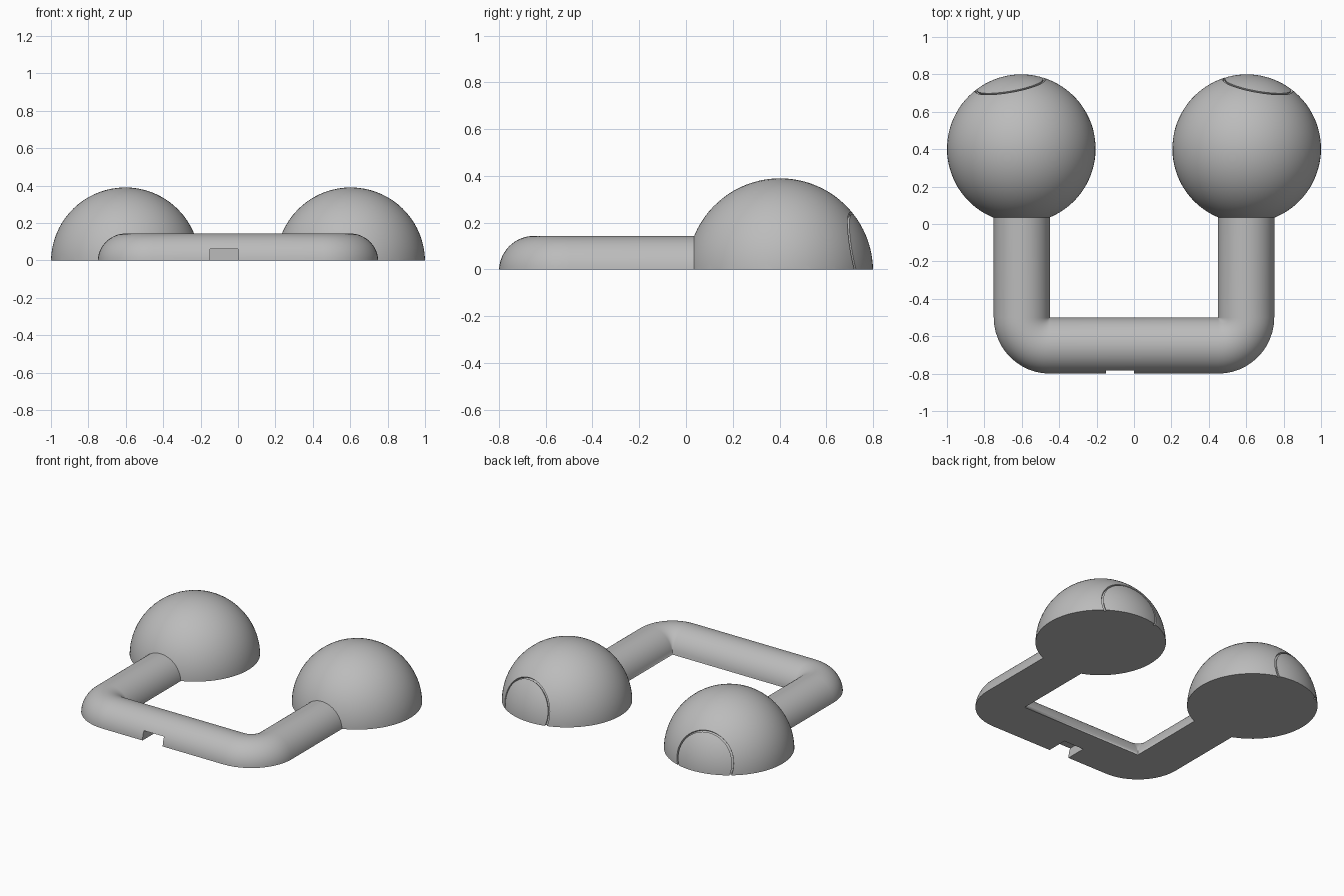
import bpy
import bmesh
from math import sin, cos, radians, asin, pi
from mathutils import Vector

cube = bpy.data.objects.get("Cube")
if cube:
    bpy.data.objects.remove(cube, do_unlink=True)

grey = bpy.data.materials.new("plain grey")
grey.use_nodes = True
colour = (0.5, 0.5, 0.5, 1.0)
grey.diffuse_color = colour
grey.node_tree.nodes["Principled BSDF"].inputs["Base Color"].default_value = colour


def make_object(name, bm):
    bmesh.ops.recalc_face_normals(bm, faces=bm.faces[:])
    mesh = bpy.data.meshes.new(name)
    bm.to_mesh(mesh)
    bm.free()
    mesh.materials.append(grey)
    obj = bpy.data.objects.new(name, mesh)
    bpy.context.collection.objects.link(obj)
    return obj


def smooth(obj):
    bpy.ops.object.select_all(action='DESELECT')
    obj.select_set(True)
    bpy.context.view_layer.objects.active = obj
    bpy.ops.object.shade_smooth_by_angle(angle=radians(30))


# Dome: a ball turned around the axis of its ring groove, cut flat at the floor
def dome(name, side):
    radius, segments = 0.3975, 72
    centre = Vector((side * 0.6025, 0.4025, -0.0075))
    az, elev = radians(80), radians(11)
    axis = Vector((side * cos(az) * cos(elev), sin(az) * cos(elev), sin(elev)))
    turn = axis.to_track_quat('Z', 'Y')
    inner, outer, deep = 27.0, 28.6, radius - 0.012
    profile = [(a, radius) for a in range(0, 27, 3)]
    profile += [(inner, radius), (inner, deep), (outer, deep), (outer, radius)]
    profile += [(a, radius) for a in range(32, 181, 4)]

    bm = bmesh.new()
    verts = [bm.verts.new((r * sin(radians(a)), 0, r * cos(radians(a))))
             for a, r in profile]
    edges = [bm.edges.new(pair) for pair in zip(verts, verts[1:])]
    bmesh.ops.spin(bm, geom=verts + edges, cent=(0, 0, 0), axis=(0, 0, 1),
                   angle=2 * pi, steps=segments)
    bmesh.ops.remove_doubles(bm, verts=bm.verts[:], dist=0.0005)
    for v in bm.verts:
        v.co = turn @ v.co + centre
    cut = bmesh.ops.bisect_plane(bm, geom=bm.verts[:] + bm.edges[:] + bm.faces[:],
                                 plane_co=(0, 0, 0), plane_no=(0, 0, 1),
                                 clear_inner=True)
    rim = [e for e in cut["geom_cut"] if isinstance(e, bmesh.types.BMEdge)]
    bmesh.ops.contextual_create(bm, geom=rim)
    smooth(make_object(name, bm))


dome("left_dome", 1)
dome("right_dome", -1)

# Handle: half-round section swept along a U with rounded outer corners
tube, drop, bend = 0.15, 0.0065, 12
start = asin(drop / tube)
section = [start + (pi - 2 * start) * i / 32 for i in range(33)]
half = [(Vector((0.6, 0.06, 0)), Vector((1, 0, 0)))]
for i in range(bend + 1):
    a = -pi / 2 * i / bend
    out = Vector((cos(a), sin(a), 0))
    half.append((Vector((0.45, -0.5, 0)) + out * tube, out))
flip = Vector((-1, 1, 1))
path = half + [(p * flip, out * flip) for p, out in reversed(half)]

bm = bmesh.new()
rings = [[bm.verts.new(p + out * tube * cos(t) + Vector((0, 0, tube * sin(t) - drop)))
          for t in section] for p, out in path]
for a, b in zip(rings, rings[1:]):
    for i in range(len(section)):
        j = (i + 1) % len(section)
        bm.faces.new((a[i], a[j], b[j], b[i]))
bm.faces.new(rings[0])
bm.faces.new(rings[-1])
bmesh.ops.remove_doubles(bm, verts=bm.verts[:], dist=0.0005)
handle = make_object("handle", bm)

# Notch in the lower front of the handle
bm = bmesh.new()
bmesh.ops.create_cube(bm, size=1)
for v in bm.verts:
    v.co = Vector((-0.075, -0.78, 0)) + v.co * Vector((0.15, 0.24, 0.12))
cutter = make_object("notch_cutter", bm)
cutter.hide_render = True
notch = handle.modifiers.new("notch", 'BOOLEAN')
notch.operation = 'DIFFERENCE'
notch.solver = 'EXACT'
notch.object = cutter
bpy.ops.object.select_all(action='DESELECT')
bpy.context.view_layer.objects.active = handle
handle.select_set(True)
bpy.ops.object.modifier_apply(modifier=notch.name)
bpy.data.objects.remove(cutter, do_unlink=True)
smooth(handle)
